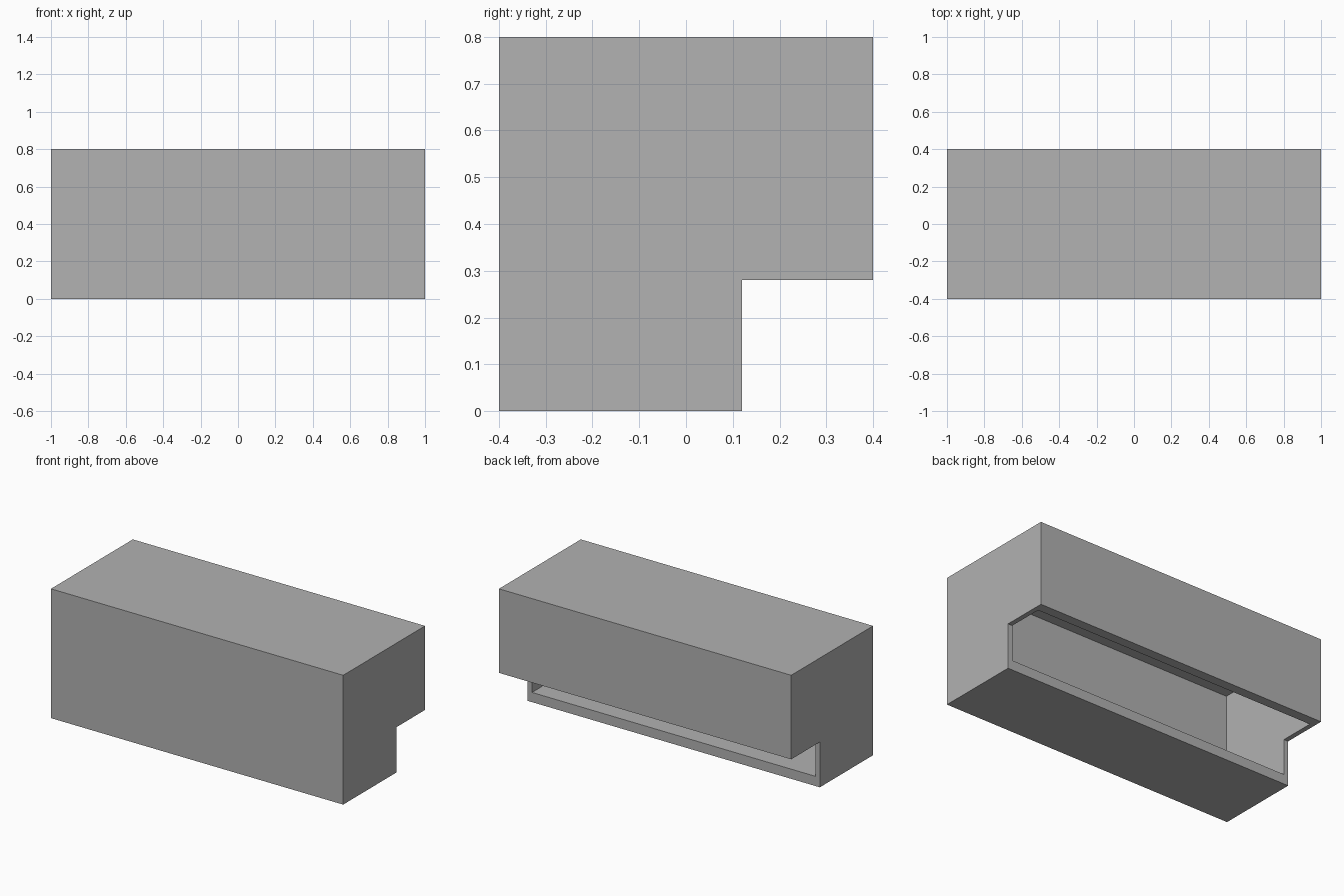
import bpy
import bmesh

default = bpy.data.objects.get("Cube")
if default:
    bpy.data.objects.remove(default, do_unlink=True)

GREY = (0.445, 0.445, 0.445, 1.0)
mat = bpy.data.materials.new("plain_grey")
mat.use_nodes = True
mat.diffuse_color = GREY
mat.node_tree.nodes["Principled BSDF"].inputs["Base Color"].default_value = GREY


def prism(name, profile, half_width):
    """Extrude a (y, z) profile along x, centred on x = 0."""
    bm = bmesh.new()
    face = bm.faces.new([bm.verts.new((-half_width, y, z)) for y, z in profile])
    ext = bmesh.ops.extrude_face_region(bm, geom=[face])
    moved = [v for v in ext["geom"] if isinstance(v, bmesh.types.BMVert)]
    bmesh.ops.translate(bm, verts=moved, vec=(2 * half_width, 0, 0))
    bmesh.ops.recalc_face_normals(bm, faces=bm.faces)
    mesh = bpy.data.meshes.new(name)
    bm.to_mesh(mesh)
    bm.free()
    mesh.materials.append(mat)
    obj = bpy.data.objects.new(name, mesh)
    bpy.context.collection.objects.link(obj)
    return obj


# Outer housing: a long block with a notch along the lower back edge
housing = prism("housing", [(-0.4, 0), (0.12, 0), (0.12, 0.28),
                            (0.4, 0.28), (0.4, 0.8), (-0.4, 0.8)], 1.0)

# Hollow inside, which breaks out through both faces of the notch
cavity = prism("cavity_cutter", [(-0.37, 0.06), (0.34, 0.06),
                                 (0.34, 0.77), (-0.37, 0.77)], 0.97)
cavity.hide_render = True

cut = housing.modifiers.new("hollow", "BOOLEAN")
cut.operation = "DIFFERENCE"
cut.solver = "EXACT"
cut.object = cavity
bpy.context.view_layer.objects.active = housing
housing.select_set(True)
bpy.ops.object.modifier_apply(modifier=cut.name)
bpy.data.objects.remove(cavity, do_unlink=True)
